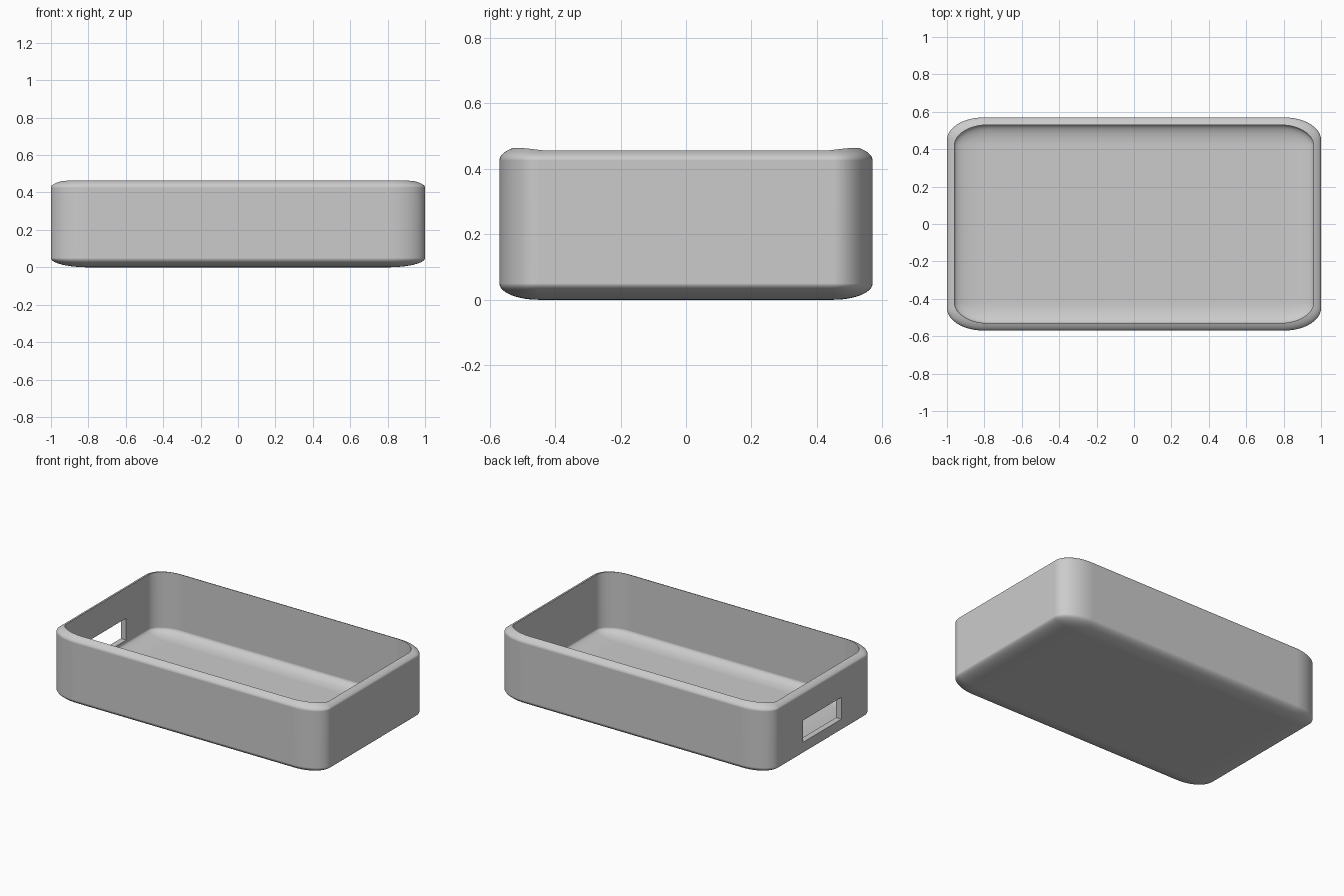
import bpy, bmesh
from math import radians
from mathutils import Vector

default = bpy.data.objects.get("Cube")
if default:
    bpy.data.objects.remove(default, do_unlink=True)


def rounded_box(name, low, high, radii=None, segments=20):
    """Box between two corners, with elliptical rounding of the given x, y, z radii."""
    low, high = Vector(low), Vector(high)
    size, centre = high - low, (high + low) / 2
    r = Vector(radii or (1, 1, 1))
    bm = bmesh.new()
    bmesh.ops.create_cube(bm, size=1)
    bmesh.ops.scale(bm, vec=[s / k for s, k in zip(size, r)], verts=bm.verts)
    if radii:
        bmesh.ops.bevel(bm, geom=bm.edges[:], offset=1, segments=segments,
                        profile=0.5, affect='EDGES')
    bmesh.ops.scale(bm, vec=r, verts=bm.verts)
    bmesh.ops.translate(bm, vec=centre, verts=bm.verts)
    bmesh.ops.recalc_face_normals(bm, faces=bm.faces)
    mesh = bpy.data.meshes.new(name)
    bm.to_mesh(mesh)
    bm.free()
    obj = bpy.data.objects.new(name, mesh)
    bpy.context.collection.objects.link(obj)
    return obj


def cut(target, cutter):
    mod = target.modifiers.new("cut", 'BOOLEAN')
    mod.operation, mod.solver, mod.object = 'DIFFERENCE', 'EXACT', cutter
    bpy.ops.object.modifier_apply(modifier=mod.name)
    bpy.data.objects.remove(cutter, do_unlink=True)


# Tray shell
tray = rounded_box("tray", (-1, -0.57, 0), (1, 0.57, 0.476), (0.2, 0.12, 0.05))
bpy.ops.object.select_all(action='DESELECT')
tray.select_set(True)
bpy.context.view_layer.objects.active = tray

# Open cavity with a rounded floor
cut(tray, rounded_box("cavity", (-0.96, -0.53, 0.05), (0.96, 0.53, 0.8),
                      (0.18, 0.11, 0.045)))

# Rectangular cable opening through one short wall
cut(tray, rounded_box("port", (-1.1, -0.2, 0.11), (-0.9, 0.2, 0.255)))

# Plain grey material
grey = bpy.data.materials.new("plain grey")
grey.use_nodes = True
colour = (0.6, 0.6, 0.6, 1)
grey.diffuse_color = colour
grey.node_tree.nodes["Principled BSDF"].inputs["Base Color"].default_value = colour
tray.data.materials.clear()
tray.data.materials.append(grey)

# Smooth curves, crisp rim and opening
bpy.ops.object.shade_smooth_by_angle(angle=radians(35))
weighted = tray.modifiers.new("even normals", 'WEIGHTED_NORMAL')
weighted.keep_sharp = True
